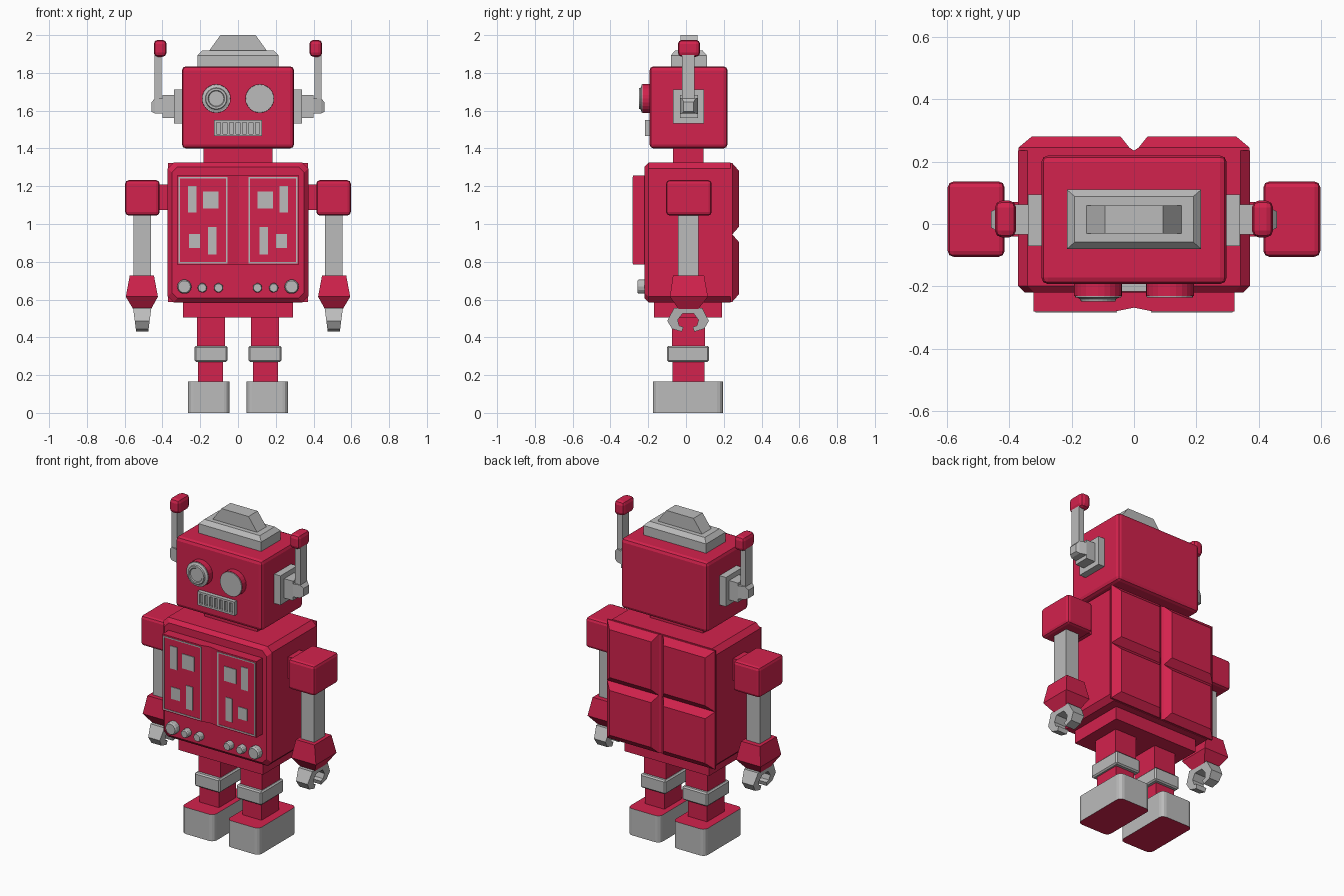
import bpy, bmesh, math
from mathutils import Vector

if "Cube" in bpy.data.objects:
    bpy.data.objects.remove(bpy.data.objects["Cube"])


def material(name, rgb):
    m = bpy.data.materials.new(name)
    m.diffuse_color = (*rgb, 1)
    m.use_nodes = True
    m.node_tree.nodes["Principled BSDF"].inputs["Base Color"].default_value = m.diffuse_color
    return m


RED = material("red paint", (0.65, 0.016, 0.074))
GREY = material("grey metal", (0.50, 0.50, 0.50))


def finish(name, bm, mat, bevel=0, segments=1, mirror=False):
    bmesh.ops.recalc_face_normals(bm, faces=bm.faces)
    me = bpy.data.meshes.new(name)
    bm.to_mesh(me)
    bm.free()
    me.materials.append(mat)
    ob = bpy.data.objects.new(name, me)
    bpy.context.collection.objects.link(ob)
    if bevel:
        b = ob.modifiers.new("bevel", 'BEVEL')
        b.width, b.segments, b.limit_method = bevel, segments, 'ANGLE'
    if mirror:
        ob.modifiers.new("mirror", 'MIRROR').use_mirror_merge = False
    return ob


def bridge(bm, loops):
    """Skin a list of equal-length vertex loops and cap both ends."""
    n = len(loops[0])
    for a, b in zip(loops, loops[1:]):
        for i in range(n):
            j = (i + 1) % n
            bm.faces.new((a[i], a[j], b[j], b[i]))
    bm.faces.new(loops[0])
    bm.faces.new(loops[-1])


def stack(name, mat, axis, rings, **kw):
    """Rectangles (pos, u0, u1, v0, v1) lofted along an axis."""
    bm = bmesh.new()
    place = {'x': lambda p, u, v: (p, u, v),
             'y': lambda p, u, v: (u, p, v),
             'z': lambda p, u, v: (u, v, p)}[axis]
    loops = [[bm.verts.new(place(p, u, v))
              for u, v in ((u0, v0), (u1, v0), (u1, v1), (u0, v1))]
             for p, u0, u1, v0, v1 in rings]
    bridge(bm, loops)
    return finish(name, bm, mat, **kw)


def box(name, mat, x0, x1, y0, y1, z0, z1, **kw):
    return stack(name, mat, 'z', [(z0, x0, x1, y0, y1), (z1, x0, x1, y0, y1)], **kw)


def disc(name, mat, x, z, rings, sides=24, **kw):
    """Round part facing front, from (y, radius) rings."""
    bm = bmesh.new()
    loops = [[bm.verts.new((x + r * math.cos(2 * math.pi * i / sides), y,
                            z + r * math.sin(2 * math.pi * i / sides)))
              for i in range(sides)] for y, r in rings]
    bridge(bm, loops)
    return finish(name, bm, mat, **kw)


# Head, neck and cap
box("head", RED, -.297, .297, -.193, .22, 1.40, 1.835, bevel=.022, segments=2)
box("neck", RED, -.182, .182, -.07, .093, 1.31, 1.41)
stack("head_cap", GREY, 'z', [(1.825, -.215, .215, -.08, .11),
                              (1.893, -.215, .215, -.08, .11),
                              (1.918, -.19, .19, -.058, .088)])
stack("head_fin", GREY, 'z', [(1.91, -.158, .158, -.03, .06),
                              (2.0, -.093, .093, -.03, .06)])

# Ears and antennae
box("ear_plate", GREY, .29, .34, -.07, .095, 1.532, 1.713, mirror=True)
stack("ear_block", GREY, 'x', [(.335, -.033, .063, 1.562, 1.682),
                               (.40, -.033, .063, 1.562, 1.682)], mirror=True)
stack("ear_knob", GREY, 'x', [(.40, -.033, .063, 1.585, 1.665),
                              (.44, -.022, .05, 1.585, 1.665),
                              (.458, -.012, .04, 1.595, 1.645)], mirror=True)
box("antenna_rod", GREY, .404, .441, -.02, .045, 1.595, 1.90, mirror=True)
box("antenna_tip", RED, .378, .446, -.043, .075, 1.885, 1.975,
    bevel=.022, segments=2, mirror=True)

# Eyes: red housings, grey lenses, one lens raised
for side, raised in ((-1, True), (1, False)):
    x = side * .115
    disc("eye_housing", RED, x, 1.664, [(-.18, .077), (-.231, .077)])
    disc("eye_lens", GREY, x, 1.664, [(-.229, .075), (-.235, .074)])
    if raised:
        disc("eye_raised_lens", GREY, x, 1.664,
             [(-.233, .074), (-.24, .058), (-.249, .055), (-.249, .044), (-.244, .04)])

# Mouth grille
box("mouth_back", GREY, -.125, .125, -.203, -.18, 1.468, 1.548)
for z in (1.465, 1.538):
    box("mouth_rail", GREY, -.127, .127, -.217, -.19, z, z + .012)
for i in range(8):
    x = -.12 + i * .24 / 7
    box("mouth_bar", GREY, x - .007, x + .007, -.217, -.19, 1.47, 1.545)

# Body shell with chamfered corners (octagonal section along y)
bm = bmesh.new()
loops = []
for y, inset in ((-.22, .022), (-.198, 0), (.235, 0)):
    x, z, c = .372 - inset, .37 - inset, .03
    pts = [(x, z - c), (x - c, z), (c - x, z), (-x, z - c),
           (-x, c - z), (c - x, -z), (x - c, -z), (x, c - z)]
    loops.append([bm.verts.new((px, y, .955 + pz)) for px, pz in pts])
bridge(bm, loops)
finish("body", bm, RED)

# Four back cushions
for z0, z1 in ((.588, .945), (.945, 1.322)):
    stack("back_cushion", RED, 'y', [(.235, 0, .37, z0, z1),
                                     (.245, .015, .37, z0, z1),
                                     (.28, .043, .328, z0 + .04, z1 - .04)],
          mirror=True)

# Chest panel with shallow centre fold
bm = bmesh.new()
outline = [(-.322, -.21), (-.322, -.28), (-.06, -.28), (0, -.268),
           (.06, -.28), (.322, -.28), (.322, -.21)]
bridge(bm, [[bm.verts.new((x, y, z)) for x, y in outline] for z in (.785, 1.257)])
finish("chest_panel", bm, RED)

# Thin grey frames and plates on each chest door
for x0, x1, z0, z1 in ((.055, .064, .792, 1.248), (.308, .316, .792, 1.248),
                       (.055, .316, .792, .799), (.055, .316, 1.241, 1.248)):
    box("door_frame", GREY, x0, x1, -.283, -.276, z0, z1, mirror=True)
for x0, x1, z0, z1 in ((.22, .266, 1.06, 1.20), (.103, .186, 1.082, 1.172),
                       (.20, .26, .873, .947), (.114, .159, .838, .983)):
    box("door_plate", GREY, x0, x1, -.284, -.277, z0, z1, mirror=True)

# Control knobs
for x, z, r in ((.284, .668, .038), (.189, .662, .025), (.103, .662, .025)):
    disc("control_knob", GREY, x, z, [(-.21, r), (-.25, r), (-.258, r * .85)],
         sides=14, mirror=True)

# Arms
box("shoulder_joint", RED, .365, .42, -.04, .07, 1.075, 1.21, mirror=True)
box("shoulder", RED, .415, .597, -.105, .136, 1.045, 1.232,
    bevel=.018, segments=2, mirror=True)
box("arm", GREY, .46, .552, -.042, .065, .70, 1.06, mirror=True)
stack("cuff", RED, 'z', [(.55, .46, .555, -.04, .065),
                         (.615, .424, .594, -.085, .116),
                         (.727, .445, .573, -.069, .096)], mirror=True)

# Claws: open ring in the side plane, narrower towards the tips
outer = [(.033, .43), (.085, .445), (.11, .487), (.075, .555)]
inner = [(.025, .455), (.047, .462), (.055, .492), (.03, .525)]
bm = bmesh.new()
rows = []
for s, order in ((-1, range(4)), (1, range(3, -1, -1))):
    for i in order:
        (oy, oz), (iy, iz) = outer[i], inner[i]
        rows.append([bm.verts.new((.507 + k * (.032 + .13 * (z - .43)), .011 + s * y, z))
                     for k, y, z in ((-1, oy, oz), (1, oy, oz), (1, iy, iz), (-1, iy, iz))])
bridge(bm, rows)
finish("claw", bm, GREY, mirror=True)

# Hips and legs
box("hips", RED, -.29, .29, -.17, .19, .505, .60)
box("upper_leg", RED, .068, .218, -.075, .10, .30, .52, mirror=True)
box("lower_leg", RED, .08, .212, -.072, .097, .15, .31, mirror=True)
box("knee_ring", GREY, .056, .23, -.10, .122, .27, .355, bevel=.008, mirror=True)

# Feet: rounded upright edges, grey sides, red top and sole
bm = bmesh.new()
loops = []
for z in (0, .165):
    loop = []
    for cx, cy, start in ((.235, .165, 0), (.075, .165, 90), (.075, -.145, 180), (.235, -.145, 270)):
        for k in range(4):
            a = math.radians(start + k * 30)
            loop.append(bm.verts.new((cx + .03 * math.cos(a), cy + .03 * math.sin(a), z)))
    loops.append(loop)
bridge(bm, loops)
foot = finish("foot", bm, GREY, mirror=True)
foot.data.materials.append(RED)
for f in foot.data.polygons:
    f.material_index = 1 if abs(f.normal.z) > .9 else 0
